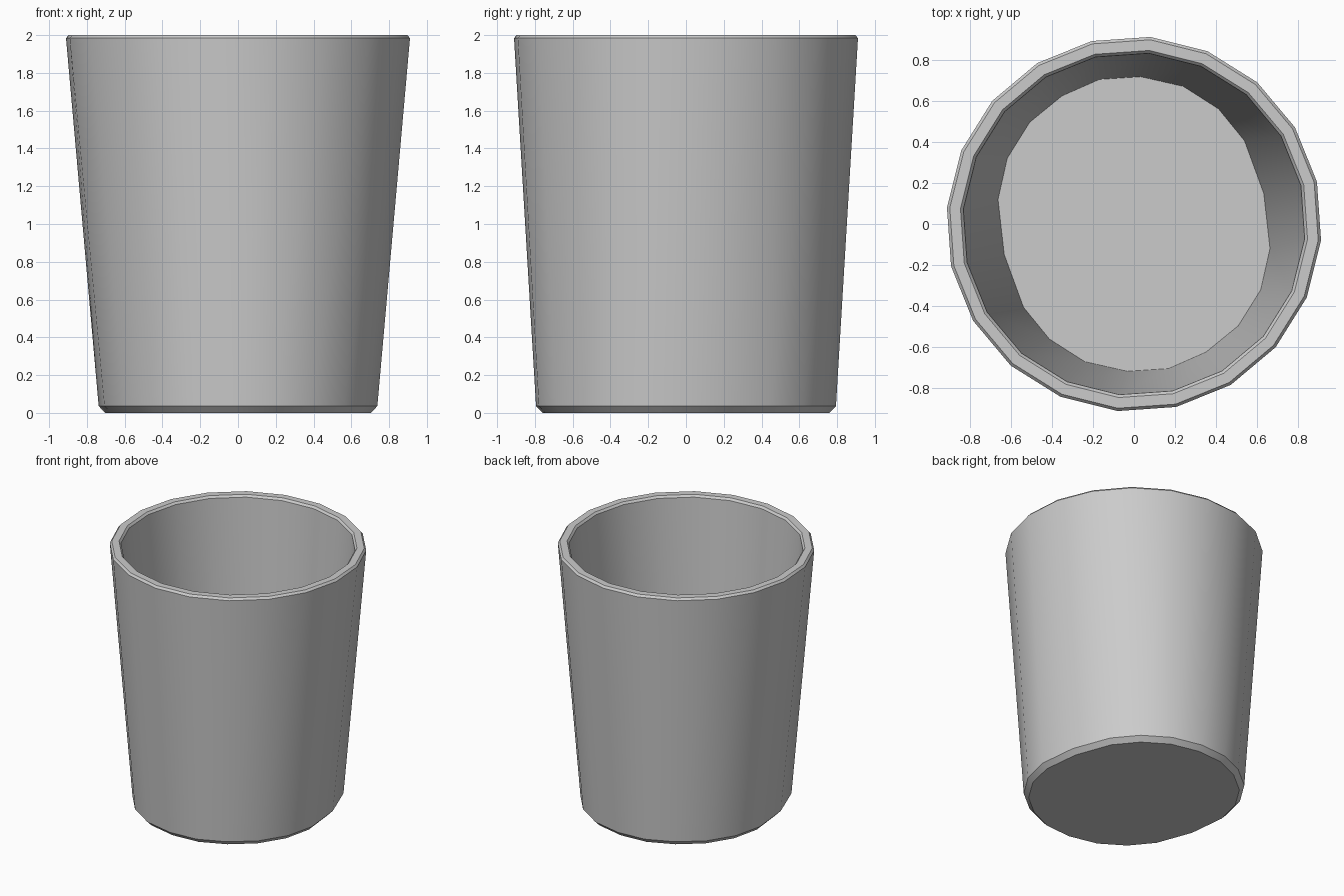
import bpy, bmesh
from math import cos, sin, radians, hypot

if "Cube" in bpy.data.objects:
    bpy.data.objects.remove(bpy.data.objects["Cube"])

# Inner floor outline: half of a slightly squashed 20-gon (other half is point-mirrored)
half = [(.662, -.12), (.632, .148), (.538, .405), (.412, .56), (.24, .67),
        (.033, .717), (-.168, .704), (-.35, .624), (-.508, .495), (-.617, .32)]
floor = half + [(-x, -y) for x, y in half]


def base_ring(offset, z):
    """Floor outline pushed outward by an offset."""
    return [(x * (1 + offset / hypot(x, y)), y * (1 + offset / hypot(x, y)), z)
            for x, y in floor]


def rim_ring(radius, z):
    """Regular 20-gon of the rim."""
    return [(radius * cos(radians(18 * k - 5)), radius * sin(radians(18 * k - 5)), z)
            for k in range(20)]


# Cup: underside, chamfer, outer wall, bevelled rim, inner wall, floor
profile = [base_ring(.042, 0), base_ring(.077, .036),
           rim_ring(.914, 1.984), rim_ring(.9, 2),
           rim_ring(.848, 2), rim_ring(.834, 1.984),
           base_ring(0, .08)]
bm = bmesh.new()
rings = [[bm.verts.new(p) for p in ring] for ring in profile]
for a, b in zip(rings, rings[1:]):
    for i in range(20):
        j = (i + 1) % 20
        bm.faces.new((a[i], a[j], b[j], b[i]))
bm.faces.new(rings[0][::-1])
bm.faces.new(rings[-1])
bmesh.ops.recalc_face_normals(bm, faces=bm.faces)

mesh = bpy.data.meshes.new("cup")
bm.to_mesh(mesh)
bm.free()
cup = bpy.data.objects.new("cup", mesh)
bpy.context.collection.objects.link(cup)
bpy.context.view_layer.objects.active = cup
cup.select_set(True)
bpy.ops.object.shade_smooth_by_angle(angle=radians(30))
